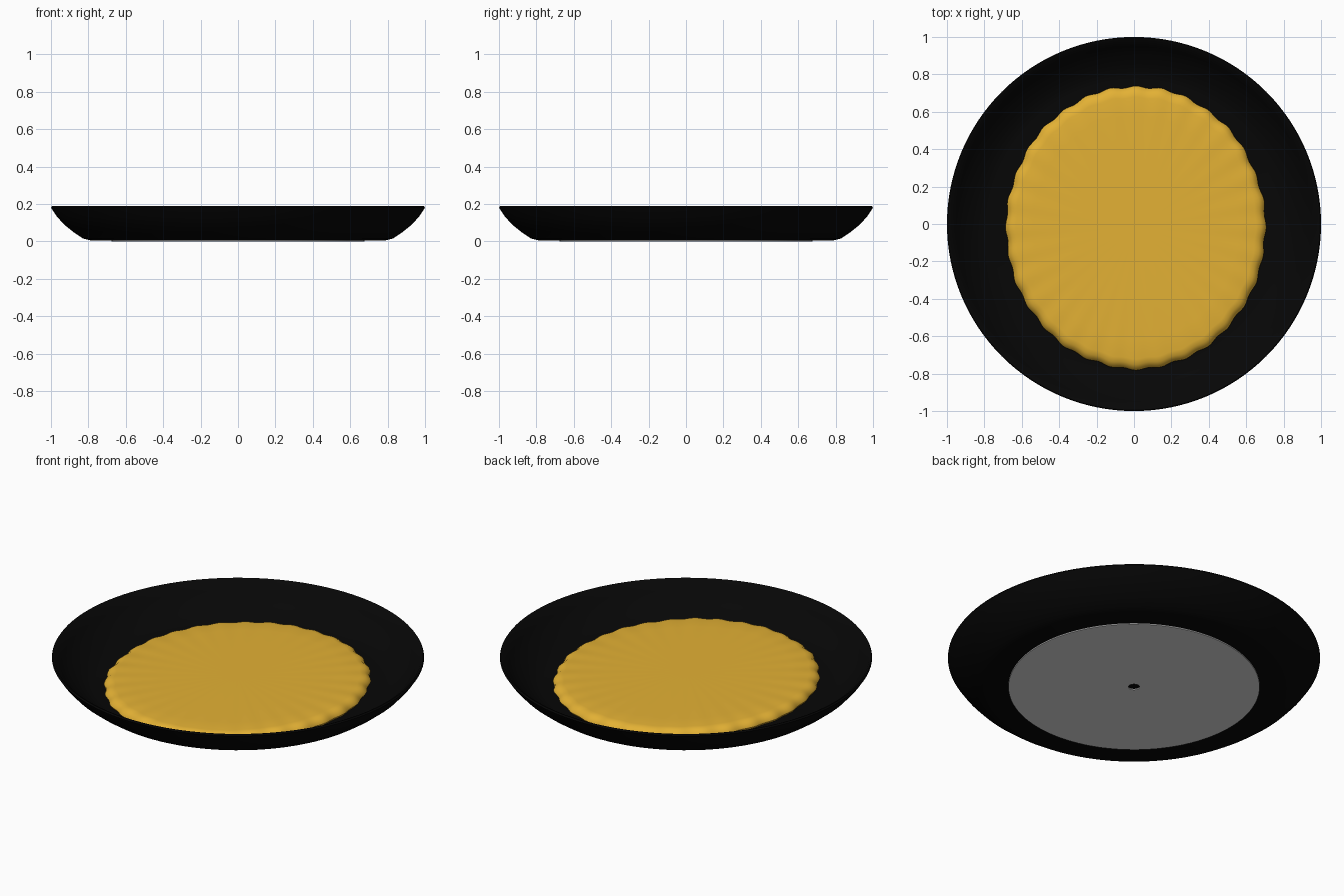
import bpy, math

cube = bpy.data.objects.get("Cube")
if cube:
    bpy.data.objects.remove(cube, do_unlink=True)


def material(name, rgb):
    mat = bpy.data.materials.new(name)
    mat.use_nodes = True
    mat.diffuse_color = (*rgb, 1)
    mat.node_tree.nodes["Principled BSDF"].inputs["Base Color"].default_value = (*rgb, 1)
    return mat


def lathe(name, profile, segments, mat, shape=lambda a, r, z: (r, r, z), center=(0, 0)):
    """Spin (radius, height) points round z; a zero radius becomes a single pole."""
    verts, faces, rings = [], [], []
    for r, z in profile:
        first = len(verts)
        count = segments if r else 1
        for i in range(count):
            a = math.tau * i / segments
            rx, ry, h = shape(a, r, z)
            verts.append((center[0] + rx * math.cos(a), center[1] + ry * math.sin(a), h))
        rings.append([first + i % count for i in range(segments)])
    for low, high in zip(rings, rings[1:]):
        for i in range(segments):
            j = (i + 1) % segments
            face = [low[i], low[j], high[j], high[i]]
            faces.append(list(dict.fromkeys(face)))
    mesh = bpy.data.meshes.new(name)
    mesh.from_pydata(verts, [], faces)
    mesh.materials.append(mat)
    obj = bpy.data.objects.new(name, mesh)
    bpy.context.collection.objects.link(obj)
    bpy.ops.object.select_all(action='DESELECT')
    obj.select_set(True)
    bpy.context.view_layer.objects.active = obj
    bpy.ops.object.shade_smooth_by_angle(angle=math.radians(40))
    return obj


black = material("black glaze", (0.002, 0.002, 0.002))
white = material("pale base", (0.72, 0.72, 0.72))
gold = material("golden crust", (0.77, 0.44, 0.035))

# Plate: underside, flared wall, rim, then the inside down to the floor
lathe("plate", [(0, .006), (.79, .006), (.83, .016), (.88, .05), (.93, .09), (.97, .135),
                (1, .18), (.995, .188), (.985, .185), (.95, .135), (.91, .095),
                (.86, .06), (.81, .032), (.77, .025), (0, .025)], 128, black)

# Thin base pad with a small centre hole
lathe("base_pad", [(.03, .006), (.03, 0), (.675, 0), (.675, .006)], 128, white)


# Flatbread: oval, with a shallow scalloped edge and faint radial ripples
LOBES = 32


def scallop(a, r, z):
    wave = math.cos(a * LOBES) + .4 * math.sin(a * 11)
    fade = (r / .7) ** 4
    r += .005 * wave * fade
    return r, r * 1.09, z + .0012 * wave * fade


lathe("flatbread", [(0, .026), (.685, .028), (.693, .04), (.688, .054), (.665, .072), (.64, .076),
                    (.55, .078), (.4, .079), (.2, .08), (0, .08)], LOBES * 8, gold, scallop, (.01, -.02))
